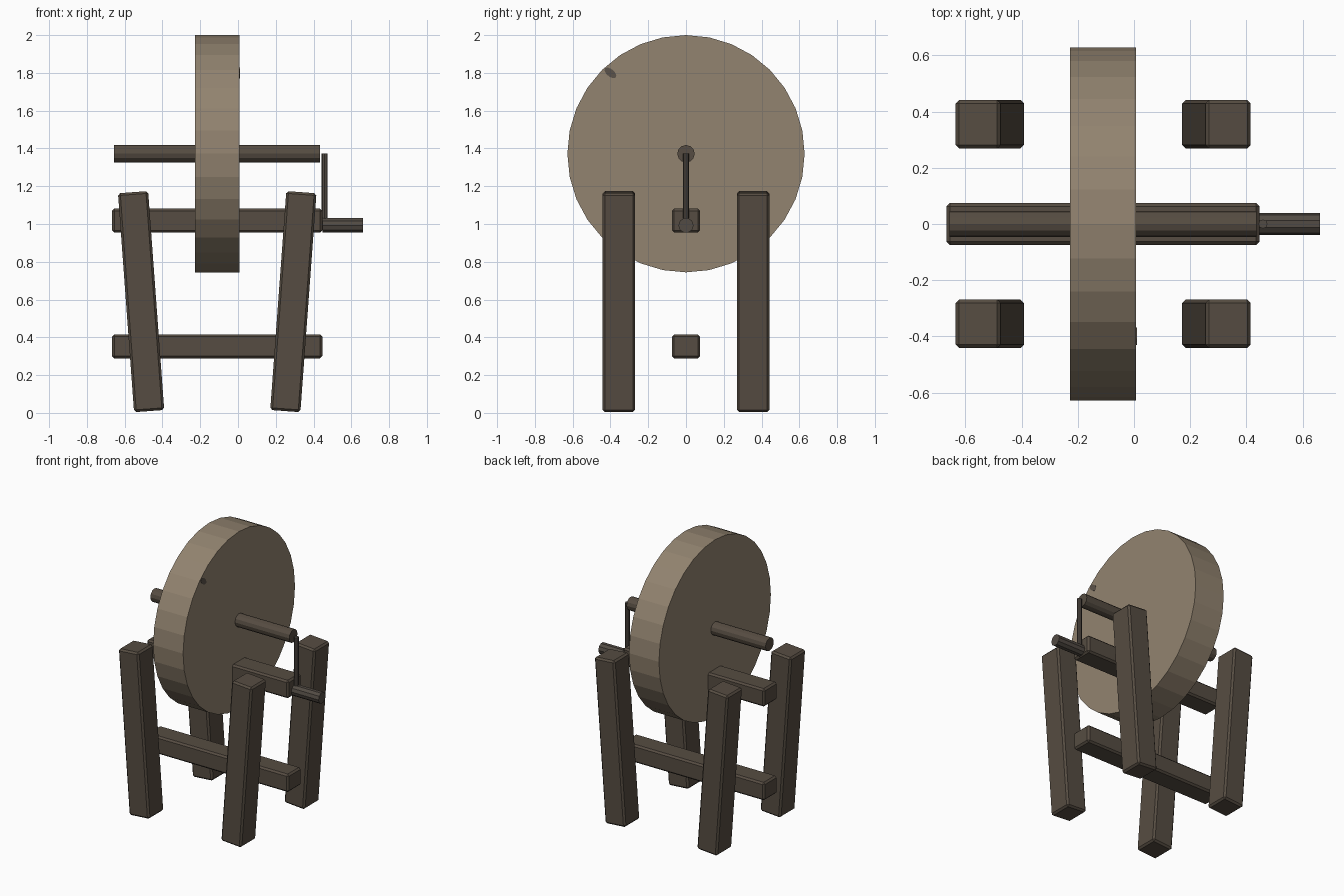
import bpy, math

if "Cube" in bpy.data.objects:
    bpy.data.objects.remove(bpy.data.objects["Cube"])

CX = -0.11      # centre of the frame along x
AXLE_Z = 1.37   # height of the wheel axis


def material(name, rgb):
    m = bpy.data.materials.new(name)
    m.diffuse_color = (*rgb, 1)
    m.use_nodes = True
    m.node_tree.nodes["Principled BSDF"].inputs["Base Color"].default_value = m.diffuse_color
    return m


STONE = material("stone", (0.287, 0.227, 0.160))
WOOD = material("dark wood", (0.093, 0.073, 0.054))
IRON = material("dark iron", (0.084, 0.070, 0.057))
CHIP = material("chipped stone", (0.105, 0.085, 0.068))


def finish(name, mat, bevel=0):
    ob = bpy.context.object
    ob.name = ob.data.name = name
    ob.data.materials.append(mat)
    if bevel:
        mod = ob.modifiers.new("worn edges", 'BEVEL')
        mod.width = bevel
        mod.segments = 1
    return ob


def beam(name, centre, size, tilt=0):
    bpy.ops.mesh.primitive_cube_add(size=1, location=centre)
    ob = bpy.context.object
    ob.scale = size
    bpy.ops.object.transform_apply(location=False, rotation=False, scale=True)
    ob.rotation_euler.y = tilt
    return finish(name, WOOD, 0.012)


def rod_x(name, x0, x1, y, z, radius, sides, mat):
    bpy.ops.mesh.primitive_cylinder_add(
        vertices=sides, radius=radius, depth=x1 - x0,
        location=((x0 + x1) / 2, y, z), rotation=(0, math.pi / 2, 0))
    return finish(name, mat)


# grinding wheel and axle
rod_x("stone_wheel", -0.227, 0.008, 0, AXLE_Z + 0.002, 0.628, 32, STONE)
rod_x("axle", -0.657, 0.435, 0, AXLE_Z + 0.002, 0.046, 12, WOOD)

# crank arm and handle
bpy.ops.mesh.primitive_cylinder_add(vertices=8, radius=0.016, depth=0.38,
                                    location=(0.459, 0, 1.182))
finish("crank_arm", IRON)
rod_x("crank_handle", 0.447, 0.661, 0, 0.993, 0.04, 10, IRON)

# four splayed legs
for sx, side in ((-1, "left"), (1, "right")):
    for sy, end in ((-1, "front"), (1, "back")):
        beam(f"{end}_{side}_leg", (CX + sx * 0.403, sy * 0.355, 0.589),
             (0.16, 0.172, 1.162), sx * math.radians(4.2))

# two cross beams
for z, name in ((1.018, "upper_beam"), (0.352, "lower_beam")):
    beam(name, (CX, 0, z), (1.113, 0.15, 0.127))

# small chip mark on the wheel face
chip = rod_x("chip_mark", 0.006, 0.010, -0.40, 1.80, 0.02, 10, CHIP)
chip.scale = (1, 1.9, 1)
chip.rotation_euler = (math.radians(-45), math.pi / 2, 0)
chip.rotation_mode = 'XYZ'
# local tilt within the wheel face
from mathutils import Matrix
chip.matrix_world = (Matrix.Translation((0.008, -0.40, 1.80))
                     @ Matrix.Rotation(math.radians(-40), 4, 'X')
                     @ Matrix.Rotation(math.pi / 2, 4, 'Y')
                     @ Matrix.Diagonal((1, 1.9, 1, 1)))
